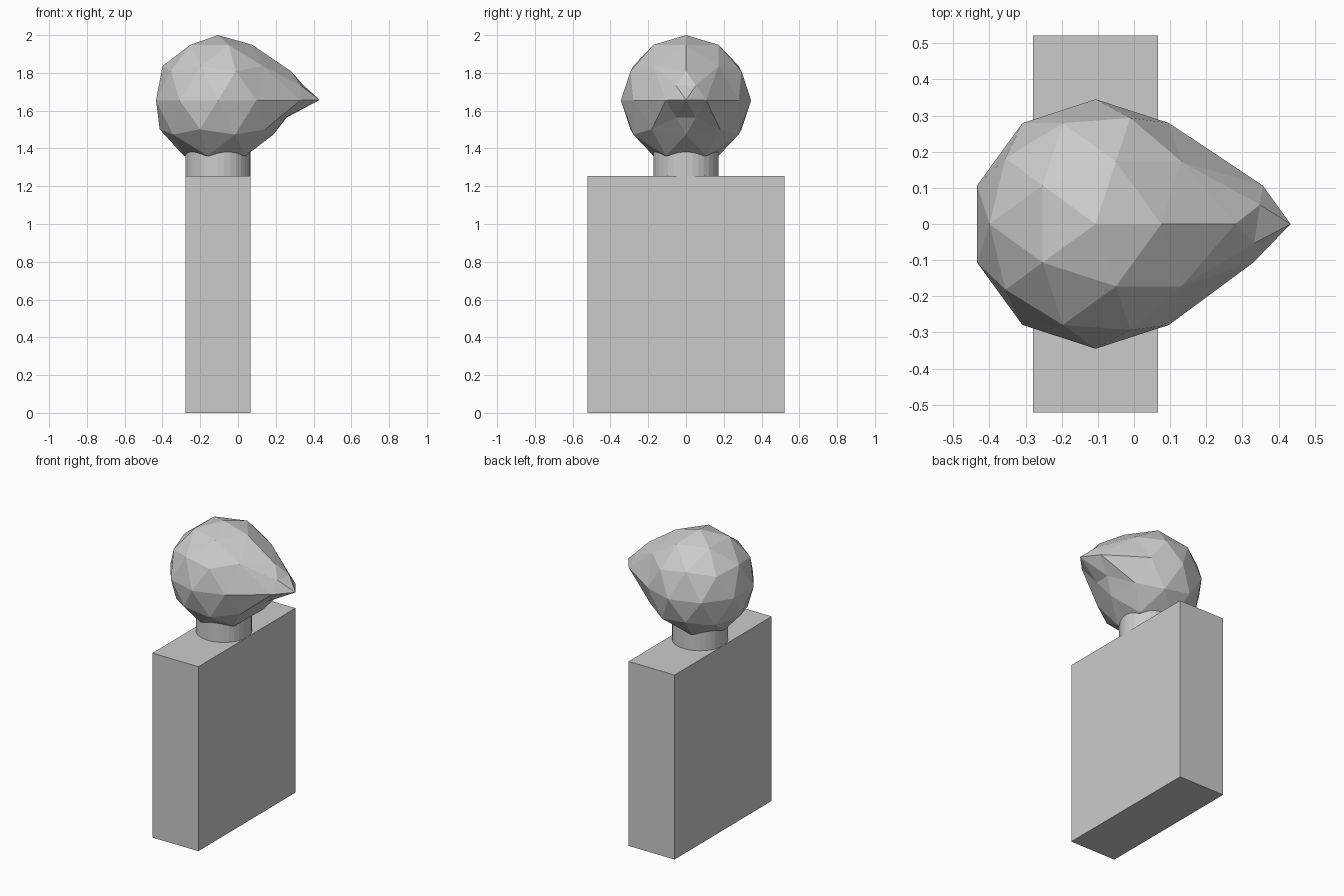
import bpy, bmesh
from mathutils import Vector

if "Cube" in bpy.data.objects:
    bpy.data.objects.remove(bpy.data.objects["Cube"])

CX, HZ, R = -0.106, 1.655, 0.345


def finish(bm, name):
    bmesh.ops.recalc_face_normals(bm, faces=bm.faces[:])
    mesh = bpy.data.meshes.new(name)
    bm.to_mesh(mesh)
    bm.free()
    obj = bpy.data.objects.new(name, mesh)
    bpy.context.collection.objects.link(obj)
    return obj


# Slab body
bm = bmesh.new()
bmesh.ops.create_cube(bm, size=1)
bmesh.ops.scale(bm, vec=(0.346, 1.042, 1.253), verts=bm.verts[:])
bmesh.ops.translate(bm, vec=(CX, 0, 0.6265), verts=bm.verts[:])
finish(bm, "body")

# Neck
bm = bmesh.new()
bmesh.ops.create_cone(bm, cap_ends=True, segments=32, radius1=0.173, radius2=0.173, depth=0.15)
bmesh.ops.translate(bm, vec=(CX, 0, 1.325), verts=bm.verts[:])
finish(bm, "neck")

# Faceted head, copied to plain points and triangles
ball = bmesh.new()
bmesh.ops.create_icosphere(ball, subdivisions=2, radius=R)
ball.verts.index_update()
points = [v.co + Vector((CX, 0, HZ)) for v in ball.verts]
tris = [[v.index for v in f.verts] for f in ball.faces]
ball.free()


def nearest(x, y, z):
    p = Vector((CX, 0, HZ)) + R * Vector((x, y, z))
    return min(range(len(points)), key=lambda i: (points[i] - p).length)


# Beak: split the two front triangles and pull their points forward
brow = nearest(0.894, 0, 0.447)
left = nearest(0.951, 0.309, 0)
right = nearest(0.951, -0.309, 0)
chin = nearest(0.851, 0, -0.526)
mids = {}
for a, b, target in [
    (left, right, (0.433, 0, 1.657)),
    (brow, left, (0.348, 0.053, 1.733)),
    (brow, right, (0.333, -0.053, 1.733)),
    (chin, left, (0.259, 0.053, 1.565)),
    (chin, right, (0.252, -0.053, 1.565)),
]:
    mids[frozenset((a, b))] = len(points)
    points.append(Vector(target))
points[brow].x = 0.28
points[left].x = 0.356
points[right].x = 0.33

faces = []
for t in tris:
    m = [mids.get(frozenset((t[i], t[(i + 1) % 3]))) for i in range(3)]
    cut = [i for i in range(3) if m[i] is not None]
    if len(cut) == 3:
        faces += [(t[0], m[0], m[2]), (m[0], t[1], m[1]), (m[2], m[1], t[2]), tuple(m)]
    elif len(cut) == 1:
        i = cut[0]
        a, b, c = t[i], t[(i + 1) % 3], t[(i + 2) % 3]
        faces += [(a, m[i], c), (m[i], b, c)]
    else:
        faces.append(tuple(t))

bm = bmesh.new()
verts = [bm.verts.new(p) for p in points]
for f in faces:
    bm.faces.new([verts[i] for i in f])
finish(bm, "head")
